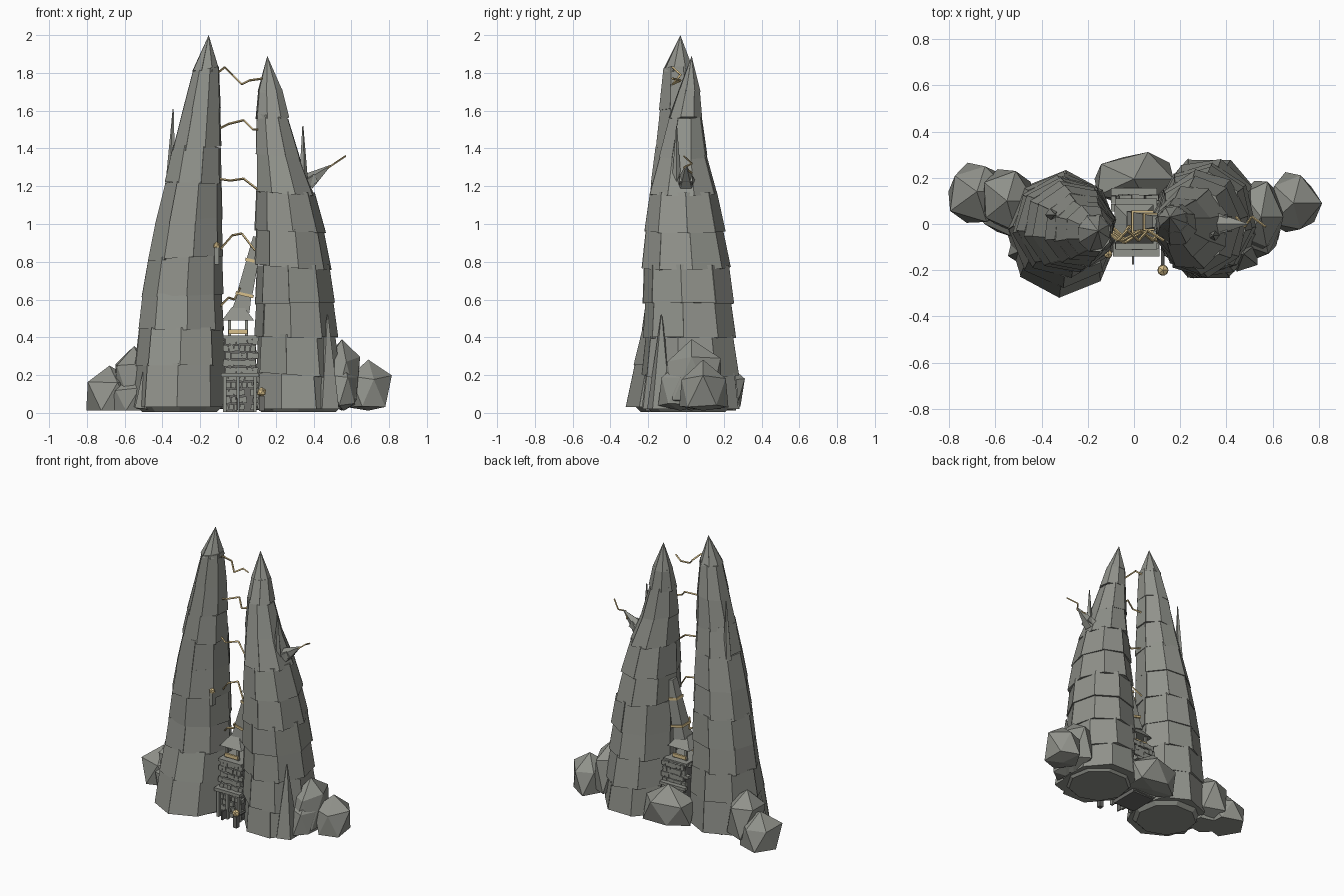
import bpy, bmesh, math, random
from mathutils import Vector, Matrix

if "Cube" in bpy.data.objects:
    bpy.data.objects.remove(bpy.data.objects["Cube"])


def material(name, rgb):
    m = bpy.data.materials.new(name)
    m.use_nodes = True
    m.diffuse_color = (*rgb, 1)
    m.node_tree.nodes["Principled BSDF"].inputs["Base Color"].default_value = (*rgb, 1)
    return m


STONE = material("grey stone", (0.28, 0.287, 0.258))
DARK = material("dark stone", (0.15, 0.15, 0.14))
GOLD = material("pale gold", (0.69, 0.53, 0.26))


def finish(name, bm, mat):
    bmesh.ops.recalc_face_normals(bm, faces=bm.faces)
    me = bpy.data.meshes.new(name)
    bm.to_mesh(me)
    bm.free()
    me.materials.append(mat)
    ob = bpy.data.objects.new(name, me)
    bpy.context.collection.objects.link(ob)


def box(bm, centre, size, turn=Matrix()):
    m = Matrix.Translation(centre) @ turn.to_4x4() @ Matrix.Diagonal((*size, 1))
    bmesh.ops.create_cube(bm, size=1, matrix=m)


def rod(bm, a, b, r1, r2, sides=5, spin=0):
    a, b = Vector(a), Vector(b)
    d = b - a
    m = Matrix.Translation((a + b) / 2) @ d.to_track_quat('Z', 'Y').to_matrix().to_4x4()
    bmesh.ops.create_cone(bm, cap_ends=True, segments=sides, radius1=r1, radius2=r2,
                          depth=d.length, matrix=m @ Matrix.Rotation(spin, 4, 'Z'))


# Towers: stacked tiers, each a ring of separate wedge-shaped stone slabs
def tower(name, rows, tip, start, twist, taper, seed, sides=8):
    rnd = random.Random(seed)
    bm = bmesh.new()

    def ring_point(row, angle, grow, tilt):
        z, x0, x1, y0, y1 = row
        c, s = math.cos(angle), math.sin(angle)
        return (x0 + x1 + (x1 - x0) * c * grow) / 2, (y0 + y1 + (y1 - y0) * s * grow) / 2, z + tilt * c

    def middle(row):
        return (row[1] + row[2]) / 2, (row[3] + row[4]) / 2, row[0]

    for i, low in enumerate(rows):
        high = rows[i + 1] if i + 1 < len(rows) else None
        turn = start + twist * i + rnd.uniform(-0.1, 0.1)
        tilt = rnd.uniform(-0.016, 0.016) if 0 < i < len(rows) - 1 else 0
        for k in range(sides):
            a, b = (turn + math.tau * (k + j) / sides for j in (0, 1))
            grow = rnd.uniform(1.045, 1.08)
            lift = rnd.uniform(-0.004, 0.004) if i else 0
            lower = (low[0] + lift, *low[1:])
            base = [middle(lower)] + [ring_point(lower, t, grow, tilt) for t in (a, b)]
            c0, b0, b1 = (bm.verts.new(p) for p in base)
            if high is None:
                t = bm.verts.new(tip)
                faces = [(c0, b1, b0), (b0, b1, t), (c0, b0, t), (c0, t, b1)]
            else:
                # Slab tops run slightly up inside the tier above
                high_in = (high[0] + 0.012, *high[1:])
                top = [middle(high_in)] + [ring_point(high_in, t, grow * taper, tilt) for t in (a, b)]
                c1, t0, t1 = (bm.verts.new(p) for p in top)
                faces = [(c0, b1, b0), (c1, t0, t1), (b0, b1, t1, t0),
                         (c0, b0, t0, c1), (c0, c1, t1, b1)]
            for f in faces:
                bm.faces.new(f)
    finish(name, bm, STONE)


tower("right_tower", [
    (0.03, -0.54, -0.08, -0.3, 0.22), (0.25, -0.53, -0.08, -0.26, 0.21),
    (0.44, -0.515, -0.085, -0.22, 0.2), (0.62, -0.5, -0.09, -0.2, 0.19),
    (0.82, -0.47, -0.09, -0.2, 0.18), (1.01, -0.435, -0.09, -0.19, 0.16),
    (1.22, -0.385, -0.09, -0.18, 0.13), (1.40, -0.345, -0.09, -0.16, 0.1),
    (1.60, -0.295, -0.093, -0.14, 0.08), (1.81, -0.24, -0.1, -0.12, 0.04),
], (-0.155, -0.03, 2.0), 0.0, 0.05, 0.97, 4)
tower("left_tower", [
    (0.02, 0.1, 0.55, -0.235, 0.285), (0.2, 0.1, 0.535, -0.225, 0.275),
    (0.4, 0.1, 0.52, -0.215, 0.255), (0.58, 0.1, 0.505, -0.215, 0.24),
    (0.77, 0.1, 0.485, -0.22, 0.225), (0.96, 0.1, 0.455, -0.21, 0.195),
    (1.16, 0.1, 0.405, -0.19, 0.16), (1.36, 0.095, 0.33, -0.14, 0.11),
    (1.56, 0.095, 0.27, -0.09, 0.085), (1.7, 0.105, 0.235, -0.04, 0.075),
], (0.155, 0.03, 1.89), 0.39, 0.11, 0.95, 9)

# Tapered footing under each tower
for side, x, y in (("right", -0.31, -0.04), ("left", 0.32, 0.02)):
    bm = bmesh.new()
    rod(bm, (x, y, 0.004), (x, y, 0.035), 0.2, 0.23, 9)
    finish(side + "_footing", bm, STONE)


# Boulders, flattened where they meet the ground
def boulder(name, centre, size, seed):
    rnd = random.Random(seed)
    bm = bmesh.new()
    bmesh.ops.create_icosphere(bm, subdivisions=1, radius=1)
    for v in bm.verts:
        v.co *= rnd.uniform(0.88, 1.16)
        v.co = Vector(c + a * s for c, a, s in zip(centre, v.co, size))
        v.co.z = max(v.co.z, 0.012)
    finish(name, bm, STONE)


boulder("right_outer_boulder", (-0.68, 0.14, 0.08), (0.145, 0.145, 0.17), 1)
boulder("right_inner_boulder", (-0.55, 0.1, 0.16), (0.13, 0.145, 0.21), 2)
boulder("right_low_boulder", (-0.56, 0.06, 0.06), (0.13, 0.12, 0.14), 8)
boulder("left_outer_boulder", (0.69, 0.09, 0.11), (0.12, 0.15, 0.17), 3)
boulder("left_inner_boulder", (0.55, 0.03, 0.18), (0.095, 0.17, 0.23), 5)
boulder("left_low_boulder", (0.56, -0.03, 0.12), (0.085, 0.13, 0.17), 7)
boulder("back_boulder", (0, 0.195, 0.1), (0.2, 0.125, 0.165), 6)

# Leaning shards on the tower flanks
shards = [
    ("right_shard", (-0.355, 0.04, 1.2), (-0.343, 0.04, 1.61), 0.03),
    ("left_shard", (0.345, -0.05, 1.2), (0.343, -0.05, 1.52), 0.028),
    ("left_root_shard", (0.47, -0.13, 0.02), (0.475, -0.13, 0.52), 0.08),
    ("right_root_shard", (-0.5, -0.12, 0.02), (-0.45, -0.1, 0.45), 0.05),
    ("side_crag", (0.37, 0, 1.22), (0.49, 0, 1.31), 0.05),
]
for name, a, b, r in shards:
    bm = bmesh.new()
    rod(bm, a, b, r, 0.003, 5)
    finish(name, bm, STONE)
bm = bmesh.new()
box(bm, (0.37, 0, 1.22), (0.1, 0.07, 0.045), Matrix.Rotation(-0.5, 3, 'Y'))
finish("crag_ledge", bm, STONE)


# Jagged bolts crossing the gap and leaving the crag
def bolt(name, points, y, r=0.006):
    bm = bmesh.new()
    pts = [(x, y + 0.022 * (-1) ** i, z) for i, (x, z) in enumerate(points)]
    for a, b in zip(pts, pts[1:]):
        rod(bm, a, b, r, r, 4)
    finish(name, bm, GOLD)


bolt("top_bolt", [(-0.12, 1.79), (-0.07, 1.83), (-0.03, 1.79), (0.02, 1.74), (0.06, 1.76), (0.13, 1.77)], -0.05)
bolt("upper_bolt", [(-0.11, 1.5), (-0.05, 1.53), (0.03, 1.55), (0.08, 1.5), (0.12, 1.5)], -0.05)
bolt("middle_bolt", [(-0.11, 1.24), (-0.04, 1.23), (0.03, 1.24), (0.12, 1.17)], -0.06)
bolt("lower_bolt", [(-0.1, 0.86), (-0.03, 0.94), (0.02, 0.95), (0.09, 0.86)], -0.05)
bolt("base_bolt", [(-0.1, 0.56), (-0.05, 0.61), (-0.02, 0.6), (0.01, 0.66)], -0.03)
bolt("crag_bolt", [(0.44, 1.27), (0.48, 1.3), (0.51, 1.32), (0.57, 1.36)], 0.01, 0.005)

# Gatehouse core, ledges and steps between the towers
bm = bmesh.new()
box(bm, (0.01, 0.01, 0.2), (0.17, 0.2, 0.39))
finish("gatehouse_core", bm, DARK)
bm = bmesh.new()
box(bm, (0.01, -0.1, 0.2), (0.2, 0.08, 0.022))
box(bm, (0.01, 0, 0.4), (0.18, 0.22, 0.018))
for i in range(3):
    box(bm, (0, 0.07 + 0.035 * i, 0.39 - 0.07 * i), (0.2, 0.033, 0.02))
for x in (-0.07, 0.0, 0.09):
    box(bm, (x, -0.115, 0.1), (0.018, 0.025, 0.19))
finish("gatehouse_ledges", bm, STONE)

# Rough masonry on front and back, leaving a narrow doorway
rnd = random.Random(12)
bm = bmesh.new()
for face in (-0.095, 0.113):
    for row in range(10):
        for col in range(6):
            if face < 0 and row < 3 and col == 4:
                continue
            x = -0.065 + 0.029 * col + (row % 2) * 0.012
            box(bm, (x, face, 0.03 + 0.039 * row),
                (rnd.uniform(0.024, 0.032), rnd.uniform(0.015, 0.035), rnd.uniform(0.028, 0.038)),
                Matrix.Rotation(rnd.uniform(-0.2, 0.2), 3, 'Y'))
finish("gatehouse_masonry", bm, STONE)

# Small open lookout with a hipped roof and gold rails
bm = bmesh.new()
for x in (-0.045, 0.045):
    for y in (-0.06, 0.06):
        box(bm, (x, y, 0.45), (0.016, 0.016, 0.1))
rod(bm, (0, 0, 0.49), (0, 0, 0.56), 0.12, 0.045, 4, math.pi / 4)
finish("lookout", bm, STONE)
bm = bmesh.new()
for y in (-0.072, 0.072):
    box(bm, (0, y, 0.43), (0.1, 0.014, 0.024))
finish("lookout_rails", bm, GOLD)

# Leaning square spire of three stacked blocks, with gold bands
foot, head = Vector((0.015, 0.01, 0.54)), Vector((0.105, 0.01, 0.93))
bm = bmesh.new()
for t0, t1, r in ((0, 0.23, 0.066), (0.23, 0.68, 0.058), (0.68, 1, 0.046)):
    rod(bm, foot.lerp(head, t0), foot.lerp(head, t1), r, r * 0.78, 4, math.pi / 4)
finish("leaning_spire", bm, STONE)
bm = bmesh.new()
for t, r in ((0.2, 0.068), (0.66, 0.054)):
    rod(bm, foot.lerp(head, t), foot.lerp(head, t + 0.04), r, r, 4, math.pi / 4)
finish("spire_bands", bm, GOLD)

# Lamps: one on a post by the gate, one hung on the tower wall
bm = bmesh.new()
box(bm, (0.125, -0.2, 0.05), (0.03, 0.03, 0.08))
rod(bm, (0.125, -0.1, 0.085), (0.125, -0.2, 0.085), 0.008, 0.008)
box(bm, (-0.005, -0.15, 0.045), (0.008, 0.05, 0.06))
finish("gate_lamp_post", bm, DARK)
bm = bmesh.new()
box(bm, (-0.112, -0.125, 0.83), (0.024, 0.04, 0.09))
finish("wall_lamp_bracket", bm, STONE)
bm = bmesh.new()
for p, r in (((0.125, -0.2, 0.11), 0.027), ((-0.112, -0.13, 0.885), 0.021)):
    bmesh.ops.create_icosphere(bm, subdivisions=1, radius=r, matrix=Matrix.Translation(p))
finish("lamp_globes", bm, GOLD)
